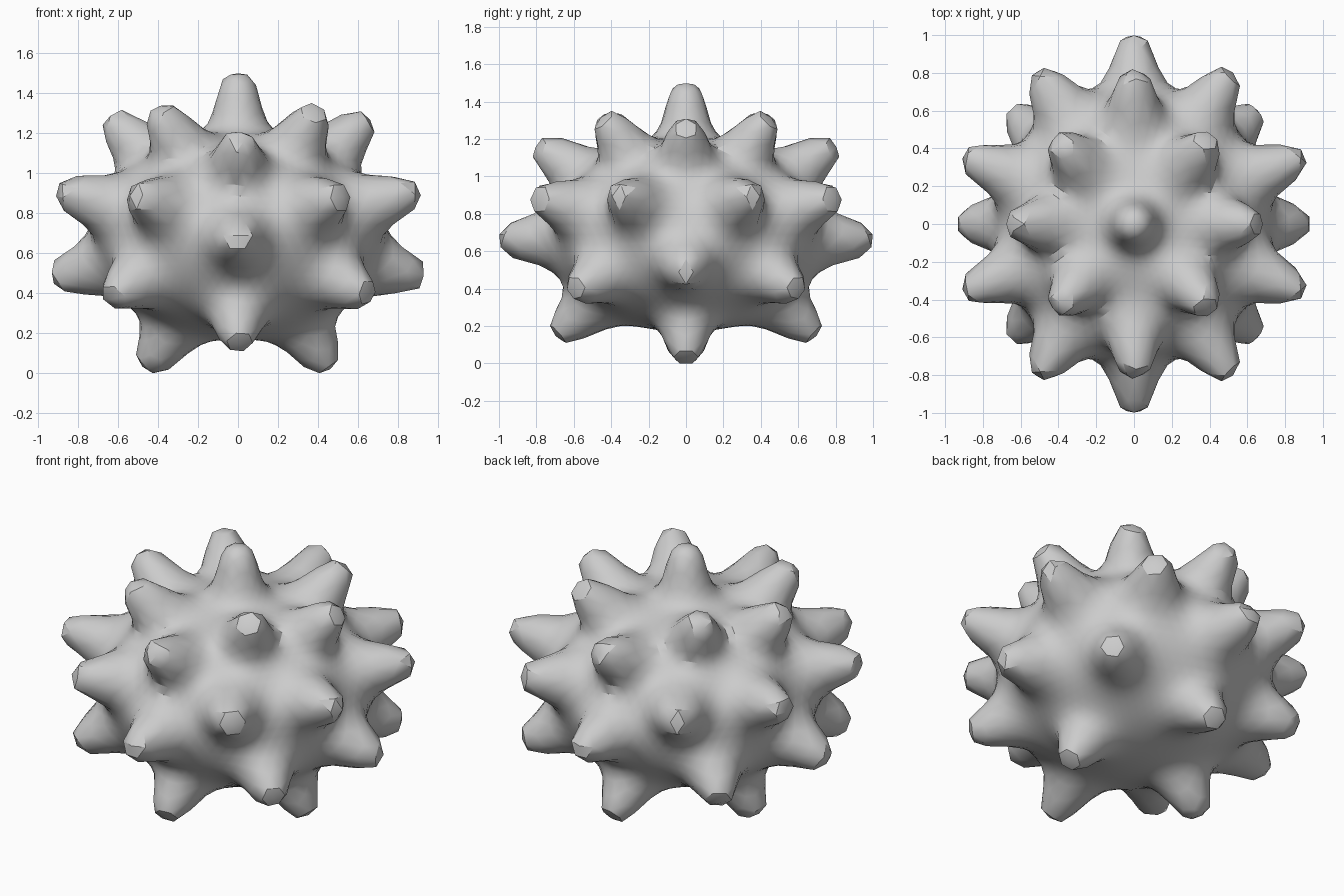
import bpy, bmesh, math
from mathutils import Vector

if "Cube" in bpy.data.objects:
    bpy.data.objects.remove(bpy.data.objects["Cube"], do_unlink=True)

CENTRE = Vector((0, 0, 0.68))
RADII = Vector((0.72, 0.73, 0.52))

# Spike tips, mirrored in x and y
tips = set()
for x, y, z in [(0, 0, 1.49), (0.40, 0.44, 1.31), (0.65, 0, 1.27), (0, 0.80, 1.16),
                (0.90, 0.36, 0.90), (0.51, 0.81, 0.88), (0, 1.0, 0.65), (0.93, 0, 0.47),
                (0.65, 0.60, 0.38), (0, 0.70, 0.14), (0.46, 0, 0.01)]:
    for sx in (1, -1):
        for sy in (1, -1):
            tips.add((x * sx, y * sy, z))
spikes = []
for tip in sorted(tips):
    offset = Vector(tip) - CENTRE
    spikes.append((offset.normalized(), offset.length))


def spike_profile(d):
    """Blunt tip, steep flank and a flared foot."""
    e = 3.6 * math.exp(-d / 0.072)
    return e / (1 + e ** 4) ** 0.25


def surface_radius(u):
    body = 1 / math.sqrt(sum((u[i] / RADII[i]) ** 2 for i in range(3)))
    total = 0
    for axis, reach in spikes:
        rise = (reach - body) * spike_profile(u.angle(axis) * reach)
        total += max(rise, 0) ** 1.5
    return body + total ** (1 / 1.5)


# Flattened ball with spikes drawn out of its surface, coarse enough for faceted tips
bm = bmesh.new()
bmesh.ops.create_icosphere(bm, subdivisions=5, radius=1)
for v in bm.verts:
    u = v.co.normalized()
    v.co = CENTRE + u * surface_radius(u)

# Stand on the ground
floor = min(v.co.z for v in bm.verts)
bmesh.ops.translate(bm, verts=bm.verts, vec=(0, 0, -floor))
mesh = bpy.data.meshes.new("spiky_body")
bm.to_mesh(mesh)
bm.free()
body = bpy.data.objects.new("spiky_body", mesh)
bpy.context.collection.objects.link(body)

# Plain grey
grey = bpy.data.materials.new("plain_grey")
grey.use_nodes = True
colour = (0.6, 0.6, 0.6, 1)
grey.diffuse_color = colour
grey.node_tree.nodes["Principled BSDF"].inputs["Base Color"].default_value = colour
mesh.materials.append(grey)

bpy.context.view_layer.objects.active = body
body.select_set(True)
bpy.ops.object.shade_smooth_by_angle(angle=math.radians(30))
